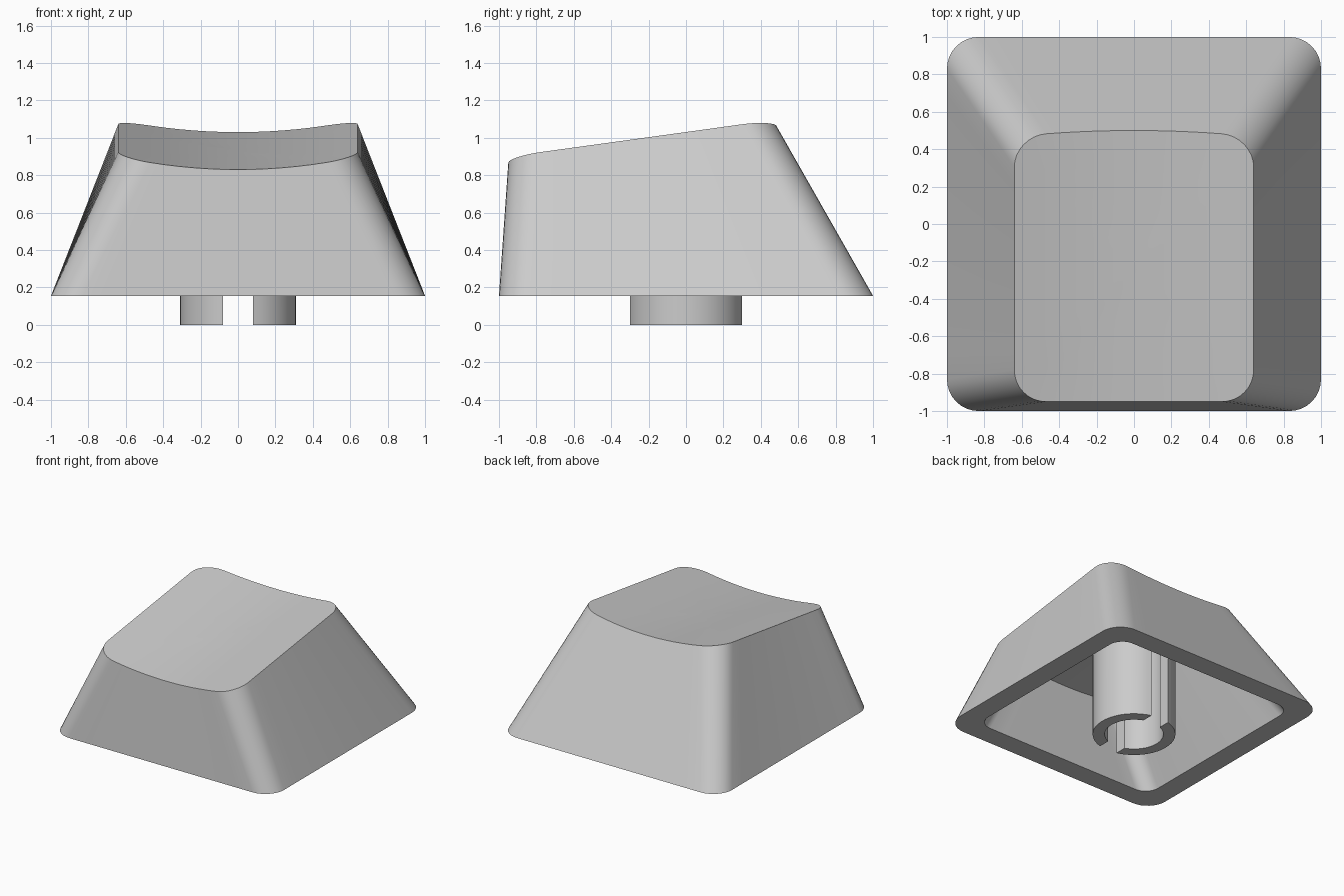
import bpy, bmesh, math

if "Cube" in bpy.data.objects:
    bpy.data.objects.remove(bpy.data.objects["Cube"])

plastic = bpy.data.materials.new("grey_plastic")
plastic.diffuse_color = (0.6, 0.6, 0.6, 1)
plastic.use_nodes = True
plastic.node_tree.nodes["Principled BSDF"].inputs["Base Color"].default_value = plastic.diffuse_color

BASE_Z = 0.155


def dish(x, y):
    """Height of the tilted, scooped top surface."""
    return 0.83 + 0.138 * (y + 0.95) + 0.17 * x * x


def outline(hx, y0, y1, r, bow=0.0, side=12, arc=8):
    """Rounded rectangle, counter-clockwise; bow curves the back edge."""
    corners = [(hx - r, y0 + r, -90), (hx - r, y1 - r, 0),
               (-hx + r, y1 - r, 90), (-hx + r, y0 + r, 180)]
    pts = []
    for i, (cx, cy, a0) in enumerate(corners):
        for k in range(arc + 1):
            a = math.radians(a0 + 90 * k / arc)
            pts.append((cx + r * math.cos(a), cy + r * math.sin(a)))
        nx, ny, na = corners[(i + 1) % 4]
        a = math.radians(na)
        ex, ey = nx + r * math.cos(a), ny + r * math.sin(a)
        sx, sy = pts[-1]
        for k in range(1, side):
            t = k / side
            pts.append((sx + (ex - sx) * t, sy + (ey - sy) * t))
    mid = (y0 + y1) / 2
    return [(x, y - bow * x * x * max(0, (y - mid) / (y1 - mid))) for x, y in pts]


def finish(bm, name, angle):
    bmesh.ops.recalc_face_normals(bm, faces=bm.faces)
    me = bpy.data.meshes.new(name)
    bm.to_mesh(me)
    bm.free()
    me.materials.append(plastic)
    ob = bpy.data.objects.new(name, me)
    bpy.context.collection.objects.link(ob)
    bpy.ops.object.select_all(action='DESELECT')
    ob.select_set(True)
    bpy.context.view_layer.objects.active = ob
    bpy.ops.object.shade_smooth_by_angle(angle=math.radians(angle))


def scooped_rings(pts, drop):
    """Shrinking rings that lie on the scooped surface, outside to inside."""
    cy = (min(p[1] for p in pts) + max(p[1] for p in pts)) / 2
    rings = []
    for s in (1, 0.8, 0.6, 0.4, 0.2):
        ring = [(x * s, cy + (y - cy) * s) for x, y in pts]
        rings.append([(x, y, dish(x, y) - drop) for x, y in ring])
    return rings, (0, cy, dish(0, cy) - drop)


# Hollow cap shell: scooped top, sloping walls, bottom rim, cavity
top, top_mid = scooped_rings(outline(0.64, -0.95, 0.50, 0.17, 0.08), 0)
ceil, ceil_mid = scooped_rings(outline(0.50, -0.80, 0.36, 0.12), 0.08)
flat = lambda pts: [(x, y, BASE_Z) for x, y in pts]
loops = (top[::-1] + [flat(outline(1, -1, 1, 0.17)),
                      flat(outline(0.83, -0.83, 0.83, 0.12))] + ceil)
bm = bmesh.new()
rows = [[bm.verts.new(p) for p in loop] for loop in loops]
n = len(rows[0])
for a, b in zip(rows, rows[1:]):
    for i in range(n):
        j = (i + 1) % n
        bm.faces.new((a[i], a[j], b[j], b[i]))
for row, mid in ((rows[0], top_mid), (rows[-1], ceil_mid)):
    c = bm.verts.new(mid)
    for i in range(n):
        bm.faces.new((row[i], row[(i + 1) % n], c))
finish(bm, "cap_shell", 30)

# Stem: two facing half tubes separated by a slot
R_OUT, R_IN, SLOT, STEPS = 0.31, 0.22, 0.08, 20


def arc_points(r):
    a = math.acos(SLOT / r)
    return [(r * math.cos(-a + 2 * a * k / STEPS), r * math.sin(-a + 2 * a * k / STEPS))
            for k in range(STEPS + 1)]


bm = bmesh.new()
for side in (1, -1):
    pairs = []
    for po, pi in zip(arc_points(R_OUT), arc_points(R_IN)):
        cols = []
        for x, y in (po, pi):
            x *= side
            cols += [bm.verts.new((x, y, 0)), bm.verts.new((x, y, dish(x, y) - 0.05))]
        pairs.append(cols)  # outer low, outer high, inner low, inner high
    for p, q in zip(pairs, pairs[1:]):
        for i, j in ((0, 1), (1, 3), (3, 2), (2, 0)):
            bm.faces.new((p[i], q[i], q[j], p[j]))
    for p in (pairs[0], pairs[-1]):
        bm.faces.new((p[0], p[1], p[3], p[2]))
finish(bm, "stem", 30)
